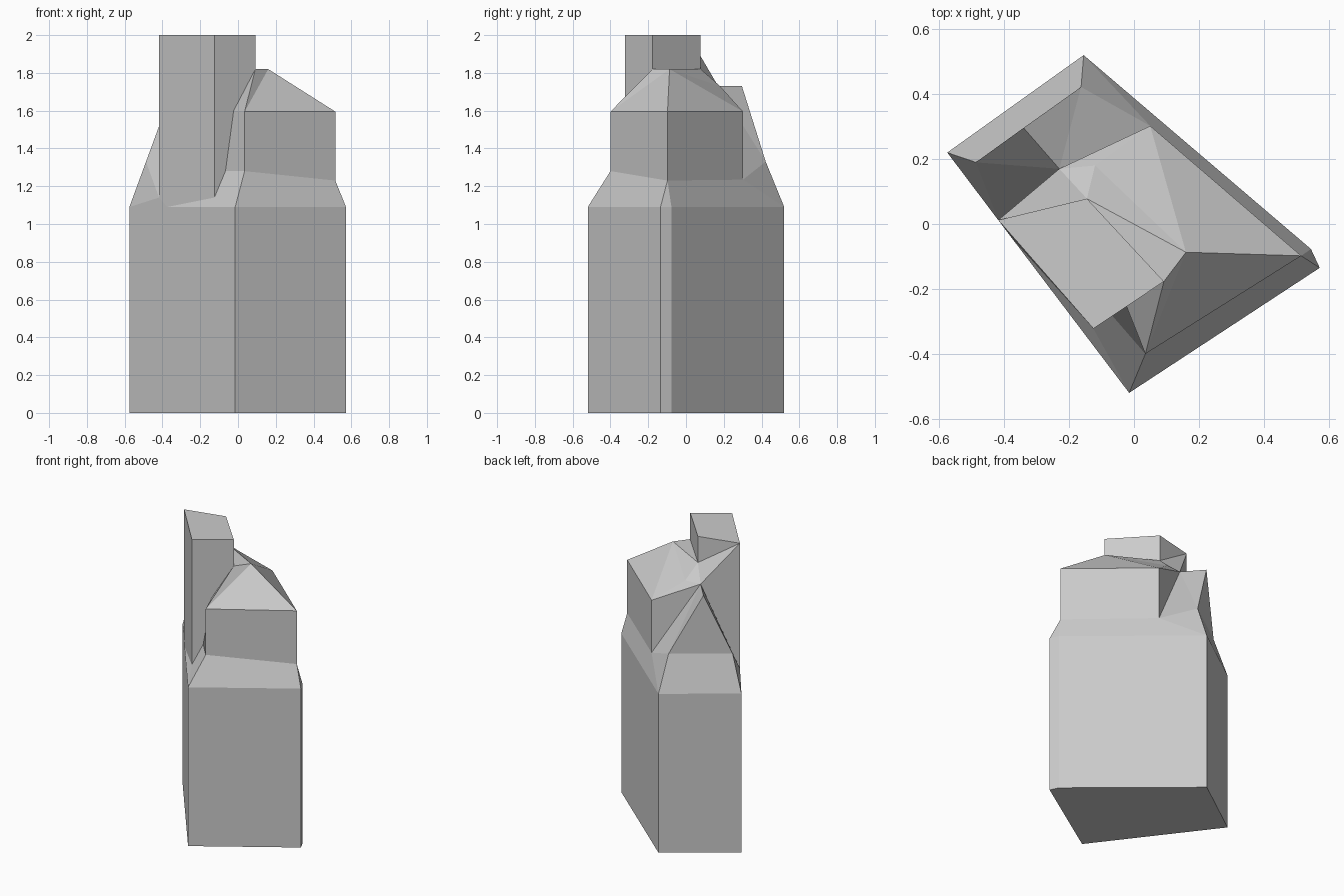
import bpy, bmesh
from mathutils import Vector

if "Cube" in bpy.data.objects:
    bpy.data.objects.remove(bpy.data.objects["Cube"])

bm = bmesh.new()


def ring(outline, heights):
    """Vertices over a plan outline, at one height or one height per corner."""
    if not isinstance(heights, (list, tuple)):
        heights = [heights] * len(outline)
    return [bm.verts.new((x, y, z)) for (x, y), z in zip(outline, heights)]


def faces(*loops):
    for loop in loops:
        bm.faces.new(loop)


# plan outlines of the body, the upper storey and the tower
body = [(-.015, -.52), (.572, -.135), (.545, -.077), (-.155, .52), (-.575, .22)]
storey = [(.035, -.4), (.515, -.098), (.05, .302)]
tower = [(-.418, .012), (-.125, -.322), (.092, -.177), (-.145, .078)]

base = ring(body, 0)
A, B, B2, C, D = ring(body, 1.09)
E0, F0, G0 = ring(storey, [1.28, 1.23, 1.235])
E1, F1, G1 = ring(storey, 1.595)
P1, Q1, R1, S1 = ring(tower, 2)
P0, Q0, R0, S0 = ring(tower, [1.14, 1.14, 1.82, 1.82])

# seams of storey and body against the tower, roof peak, valley points
W, X = [bm.verts.new(Vector(tower[1]).lerp(Vector(tower[2]), t).to_3d() + Vector((0, 0, z)))
        for t, z in ((.27, 1.28), (.47, 1.6))]
N, T, U, V = ring([(-.375, -.045), (.16, -.087), (-.12, .18), (-.23, .17)],
                  [1.09, 1.82, 1.73, 1.73])
# rear gable: two eaves and the peak
K, L, M = ring([(-.487, .19), (-.163, .422), (-.34, .296)], [1.33, 1.33, 1.73])

# body walls and floor
top = [A, B, B2, C, D]
faces(base)
for i in range(4):
    faces([base[i], base[i + 1], top[i + 1], top[i]])
faces([base[4], base[0], A, N, D])

# sloped shoulder
faces([A, B, F0, E0], [B, B2, F0], [B2, C, G0, F0], [C, L, G0], [C, D, K, L],
      [D, P0, K], [D, N, P0], [N, A, Q0], [A, E0, W, Q0])

# upper storey walls
faces([E0, F0, F1, E1], [F0, G0, G1, F1], [G0, V, G1], [E0, E1, X, W])

# roof
faces([E1, F1, T], [F1, G1, T], [E1, T, R0], [E1, R0, X],
      [T, G1, U], [T, U, S0], [R0, T, S0], [U, V, S0], [G1, V, U])

# rear gable with its valleys
faces([K, L, M], [L, V, M], [L, G0, V], [K, M, V], [K, V, P0])

# tower
faces([P1, Q1, R1, S1], [P1, Q1, Q0, N, P0], [Q1, R1, R0, X, W, Q0],
      [R1, S1, S0, R0], [S1, P1, S0], [P1, V, S0], [P1, P0, V])

bmesh.ops.recalc_face_normals(bm, faces=bm.faces)
mesh = bpy.data.meshes.new("building_shell")
bm.to_mesh(mesh)
bm.free()
bpy.context.collection.objects.link(bpy.data.objects.new("building_shell", mesh))
